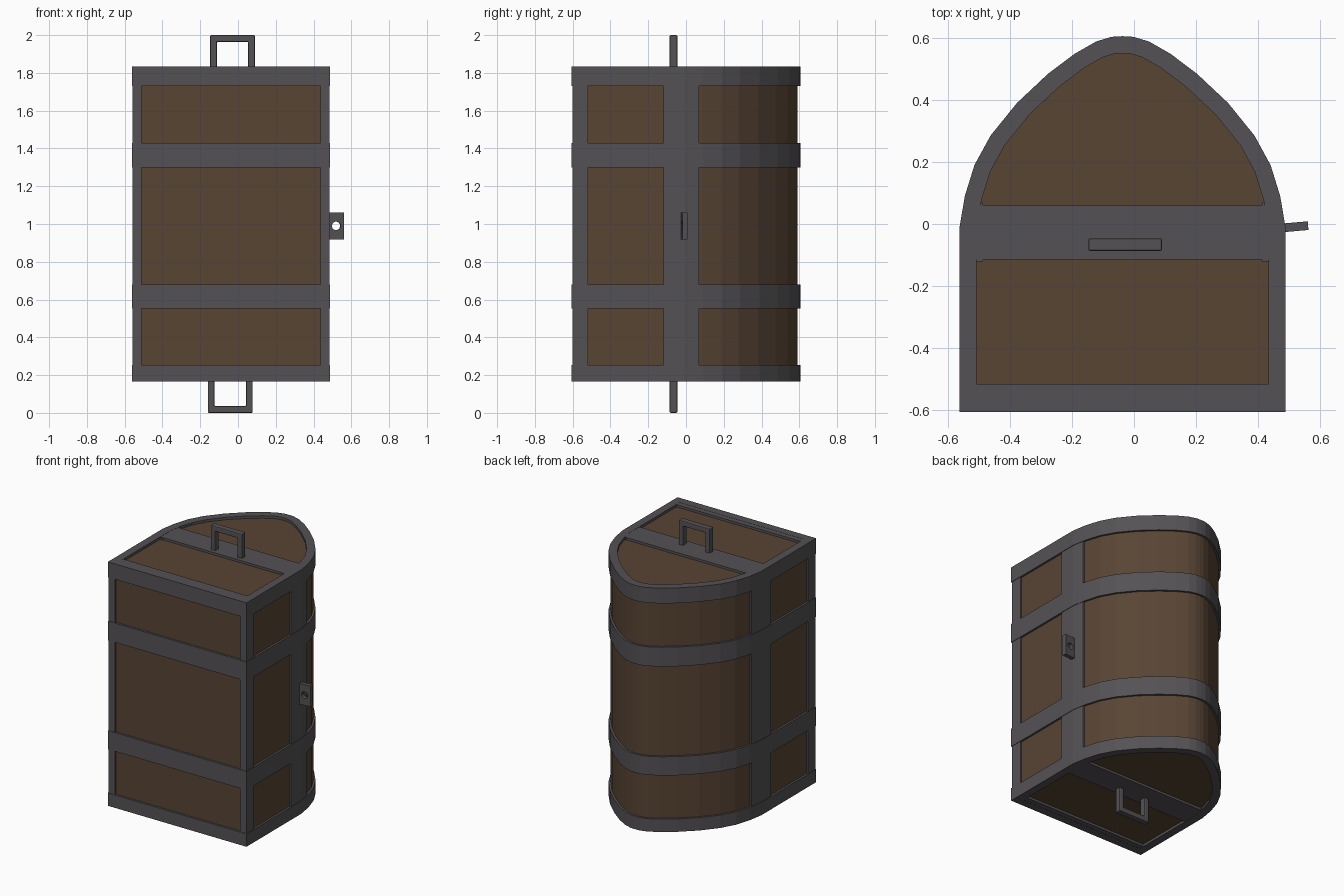
import bpy, bmesh, math
from mathutils import Vector

if "Cube" in bpy.data.objects:
    bpy.data.objects.remove(bpy.data.objects["Cube"])

CX = -0.037                      # centre line of the chest body


def material(name, rgb):
    m = bpy.data.materials.new(name)
    m.diffuse_color = (*rgb, 1)
    m.use_nodes = True
    m.node_tree.nodes["Principled BSDF"].inputs["Base Color"].default_value = m.diffuse_color
    return m


WOOD = material("brown_wood", (0.098, 0.058, 0.034))
IRON = material("dark_iron", (0.089, 0.083, 0.089))


def prism(name, loop, lo, hi, mat, hole=None, axis='Z', bevel=0):
    """Extrude a 2D loop, optionally with a matching hole loop, along z or y."""
    bm = bmesh.new()

    def ring(pts, t):
        return [bm.verts.new((a, b, t) if axis == 'Z' else (a, t, b)) for a, b in pts]

    def bridge(p, q):
        n = len(p)
        for i in range(n):
            j = (i + 1) % n
            bm.faces.new((p[i], p[j], q[j], q[i]))

    o0, o1 = ring(loop, lo), ring(loop, hi)
    bridge(o0, o1)
    if hole:
        h0, h1 = ring(hole, lo), ring(hole, hi)
        bridge(h0, h1)
        bridge(o0, h0)
        bridge(o1, h1)
    else:
        bm.faces.new(o0)
        bm.faces.new(o1)
    bmesh.ops.recalc_face_normals(bm, faces=bm.faces[:])
    me = bpy.data.meshes.new(name)
    bm.to_mesh(me)
    bm.free()
    me.materials.append(mat)
    ob = bpy.data.objects.new(name, me)
    bpy.context.collection.objects.link(ob)
    if bevel:
        mod = ob.modifiers.new("bevel", 'BEVEL')
        mod.width = bevel
        mod.segments = 2
    return ob


def rect(x0, x1, y0, y1):
    return [(x0, y0), (x1, y0), (x1, y1), (x0, y1)]


# Outline seen from above: square base with a pointed arch lid
HALF = [(0.525, -0.605), (0.525, -0.01), (0.508, 0.09), (0.477, 0.19), (0.425, 0.285),
        (0.34, 0.39), (0.24, 0.484), (0.155, 0.548), (0.085, 0.588), (0.035, 0.603)]
OUTLINE = ([(CX + x, y) for x, y in HALF] + [(CX, 0.605)]
           + [(CX - x, y) for x, y in reversed(HALF)])


def inset(d):
    """Offset the outline inward by d."""
    out, n = [], len(OUTLINE)
    for i in range(n):
        p, c, q = (Vector(OUTLINE[(i + k) % n]) for k in (-1, 0, 1))
        e, f = (c - p).normalized(), (q - c).normalized()
        a, b = Vector((-e.y, e.x)), Vector((-f.y, f.x))
        out.append(tuple(c + (a + b) * d / (1 + a.dot(b))))
    return out


# Wooden body
prism("wood_body", inset(0.014), 0.182, 1.818, WOOD)

# Iron hoops; the end ones form the recessed rims
for name, lo, hi in (("bottom_rim", 0.165, 0.253), ("lower_band", 0.552, 0.68),
                     ("upper_band", 1.298, 1.43), ("top_rim", 1.73, 1.835)):
    prism(name, OUTLINE, lo, hi, IRON, hole=inset(0.055))

# Crossbars on both ends
for name, lo, hi in (("bottom", 0.166, 0.20), ("top", 1.80, 1.834)):
    prism(name + "_end_crossbar", rect(CX - 0.51, CX + 0.51, -0.115, 0.06), lo, hi, IRON)
    prism(name + "_end_base_bar", rect(CX - 0.51, CX + 0.51, -0.60, -0.515), lo, hi, IRON)

# Corner posts and lid seam strips on both sides
for side, s in (("left", -1), ("right", 1)):
    post = [(CX + s * x, y) for x, y in rect(0.474, 0.522, -0.602, -0.52)]
    prism(side + "_corner_post", post, 0.17, 1.83, IRON)
    strip = [(0.45, -0.12), (0.522, -0.12), (0.522, -0.01), (0.509, 0.07), (0.45, 0.07)]
    prism(side + "_seam_strip", [(CX + s * x, y) for x, y in strip], 0.17, 1.83, IRON)


# Carrying handles
def handle(name, x0, x1, root, tip):
    t = 0.036
    inner = tip - math.copysign(t, tip - root)
    loop = [(x0, root), (x0, tip), (x1, tip), (x1, root),
            (x1 - t, root), (x1 - t, inner), (x0 + t, inner), (x0 + t, root)]
    prism(name, loop, -0.087, -0.046, IRON, axis='Y', bevel=0.006)


handle("top_handle", -0.147, 0.09, 1.80, 2.0)
handle("bottom_handle", -0.16, 0.078, 0.20, 0.0)

# Latch plate with a round hole, slightly tilted
outer, hole = [], []
for i in range(24):
    c, s = math.cos(i * math.tau / 24), math.sin(i * math.tau / 24)
    k = max(abs(c), abs(s))
    outer.append((0.042 * c / k, 0.071 * s / k))
    hole.append((0.023 * c, 0.023 * s))
latch = prism("latch_plate", outer, -0.014, 0.014, IRON, hole=hole, axis='Y')
latch.location = (0.519, -0.009, 0.99)
latch.rotation_euler.z = math.radians(5)
